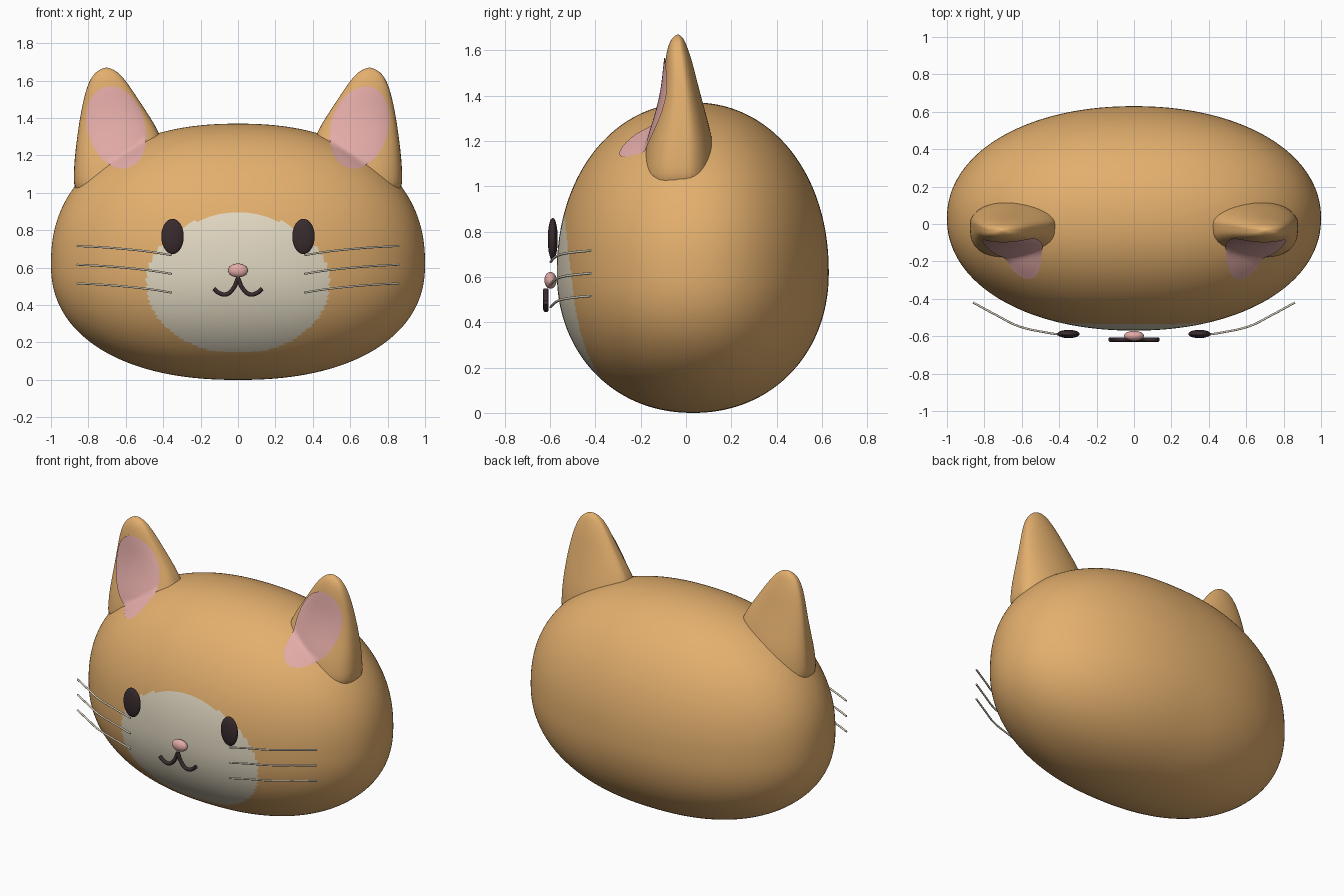
import bpy, bmesh, math
from mathutils import Vector, Matrix
from mathutils.bvhtree import BVHTree

cube = bpy.data.objects.get("Cube")
if cube:
    bpy.data.objects.remove(cube, do_unlink=True)


def material(name, r, g, b):
    m = bpy.data.materials.new(name)
    m.use_nodes = True
    m.diffuse_color = (r, g, b, 1)
    bsdf = m.node_tree.nodes["Principled BSDF"]
    bsdf.inputs["Base Color"].default_value = (r, g, b, 1)
    bsdf.inputs["Roughness"].default_value = 0.7
    return m


orange = material("warm orange", 0.77, 0.43, 0.155)
cream = material("cream", 0.77, 0.70, 0.55)
pink = material("soft pink", 0.77, 0.41, 0.39)
dark = material("dark brown", 0.04, 0.024, 0.027)


def mesh_object(name, bm, *mats):
    bmesh.ops.recalc_face_normals(bm, faces=bm.faces)
    for f in bm.faces:
        f.smooth = True
    me = bpy.data.meshes.new(name)
    bm.to_mesh(me)
    bm.free()
    for m in mats:
        me.materials.append(m)
    ob = bpy.data.objects.new(name, me)
    bpy.context.collection.objects.link(ob)
    return ob


def ellipsoid(name, centre, radii, mat):
    bm = bmesh.new()
    bmesh.ops.create_uvsphere(bm, u_segments=32, v_segments=20, radius=1)
    for v in bm.verts:
        v.co = Vector(centre) + Vector(a * b for a, b in zip(v.co, radii))
    return mesh_object(name, bm, mat)


def tube(name, points, radius, mat):
    cu = bpy.data.curves.new(name, 'CURVE')
    cu.dimensions = '3D'
    cu.bevel_depth = radius
    cu.bevel_resolution = 3
    cu.use_fill_caps = True
    sp = cu.splines.new('BEZIER')
    sp.bezier_points.add(len(points) - 1)
    for bp, p in zip(sp.bezier_points, points):
        bp.co = p
        bp.handle_left_type = bp.handle_right_type = 'AUTO'
    cu.materials.append(mat)
    ob = bpy.data.objects.new(name, cu)
    bpy.context.collection.objects.link(ob)
    return ob


# Head: rounded, slightly squared sphere with a cream muzzle patch
bm = bmesh.new()
bmesh.ops.create_uvsphere(bm, u_segments=256, v_segments=160, radius=1,
                          matrix=Matrix.Rotation(math.pi / 2, 4, 'X'))
N, M = 2.25, 2.1
for v in bm.verts:
    x, y, z = v.co
    r = ((abs(x) ** N + abs(z) ** N) ** (M / N) + abs(y) ** M) ** (-1 / M)
    height = 0.75 if z > 0 else 0.62
    v.co = (x * r, 0.03 + 0.6 * y * r, 0.62 + height * z * r)
for f in bm.faces:
    c = f.calc_center_median()
    oval = (c.x / 0.49) ** 2 + ((c.z - 0.515) / 0.375) ** 2
    if c.y < 0 and oval < 1 and c.z > 0.15:
        f.material_index = 1
head = mesh_object("head", bm, orange, cream)

# Ear rings: height, inner x, outer x, front y, back y
EAR = [(0.95, 0.40, 0.88, -0.20, 0.13), (1.1, 0.38, 0.88, -0.19, 0.13),
       (1.2, 0.38, 0.873, -0.17, 0.12), (1.33, 0.42, 0.857, -0.125, 0.085),
       (1.45, 0.5, 0.837, -0.10, 0.052), (1.55, 0.565, 0.814, -0.093, 0.028),
       (1.62, 0.615, 0.785, -0.08, 0.004), (1.655, 0.655, 0.75, -0.062, -0.012),
       (1.67, 0.695, 0.71, -0.04, -0.03)]


def make_ear(name, side):
    bm = bmesh.new()
    count, rings = 40, []
    for z, x0, x1, y0, y1 in EAR:
        ring = []
        for i in range(count):
            a = 2 * math.pi * i / count
            c, s = math.cos(a), math.sin(a)
            mid = (0.4 * y0 + 0.6 * y1)
            # flattened front, rounded back
            y = mid + (y1 - mid) * s if s > 0 else mid - (mid - y0) * (-s) ** 0.6
            ring.append(bm.verts.new((side * ((x0 + x1) / 2 + (x1 - x0) / 2 * c), y, z)))
        rings.append(ring)
    for a, b in zip(rings, rings[1:]):
        for i in range(count):
            j = (i + 1) % count
            bm.faces.new((a[i], a[j], b[j], b[i]))
    bm.faces.new(rings[0])
    bm.faces.new(rings[-1])
    ob = mesh_object(name, bm, orange)
    sub = ob.modifiers.new("smooth", 'SUBSURF')
    sub.levels = sub.render_levels = 2
    return ob


def make_inner_ear(name, side, targets):
    # oval skin laid over the front of the ear and head
    bm = bmesh.new()
    count, steps = 64, 24

    def drop(t, a):
        dz = 0.22 * t * math.sin(a)
        x = side * (0.65 + 0.157 * t * math.cos(a) + 0.15 * dz)
        hits = [tree.ray_cast(Vector((x, -2, 1.35 + dz)), Vector((0, 1, 0)))[0]
                for tree in targets]
        y = min(h.y for h in hits if h)
        return bm.verts.new((x, y - 0.007, 1.35 + dz))

    centre = drop(0, 0)
    rings = [[drop(k / steps, 2 * math.pi * i / count) for i in range(count)]
             for k in range(1, steps + 1)]
    for i in range(count):
        j = (i + 1) % count
        bm.faces.new((centre, rings[0][i], rings[0][j]))
        for a, b in zip(rings, rings[1:]):
            bm.faces.new((a[i], b[i], b[j], a[j]))
    # soften the fold between ear and head
    for _ in range(3):
        bmesh.ops.smooth_vert(bm, verts=[v for v in bm.verts if not v.is_boundary],
                              factor=0.5, use_axis_y=True)
    # make every face look forwards
    ob = mesh_object(name, bm, pink)
    if sum(p.normal.y for p in ob.data.polygons) > 0:
        ob.data.flip_normals()
    return ob


for side, word in ((1, "left"), (-1, "right")):
    ear = make_ear(word + "_ear", side)
    bpy.context.view_layer.update()
    deps = bpy.context.evaluated_depsgraph_get()
    trees = [BVHTree.FromObject(o, deps) for o in (head, ear)]
    make_inner_ear(word + "_inner_ear", side, trees)

    # Eye
    ellipsoid(word + "_eye", (side * 0.35, -0.588, 0.767), (0.06, 0.022, 0.094), dark)

    # Three swept whiskers
    for n in range(3):
        z = 0.667 - 0.1 * n
        tube(f"{word}_whisker_{n + 1}",
             [(side * 0.355, -0.597, z), (side * 0.47, -0.58, z + 0.018),
              (side * 0.62, -0.545, z + 0.034), (side * 0.74, -0.485, z + 0.043),
              (side * 0.86, -0.42, z + 0.049)], 0.0055, cream)

# Nose and mouth
ellipsoid("nose", (0, -0.598, 0.585), (0.053, 0.027, 0.037), pink)
half = [(0.13, 0.488), (0.1, 0.464), (0.065, 0.457), (0.028, 0.485), (0, 0.545)]
for side, word in ((1, "left"), (-1, "right")):
    tube(word + "_mouth_line", [(side * x, -0.618, z) for x, z in half], 0.012, dark)
